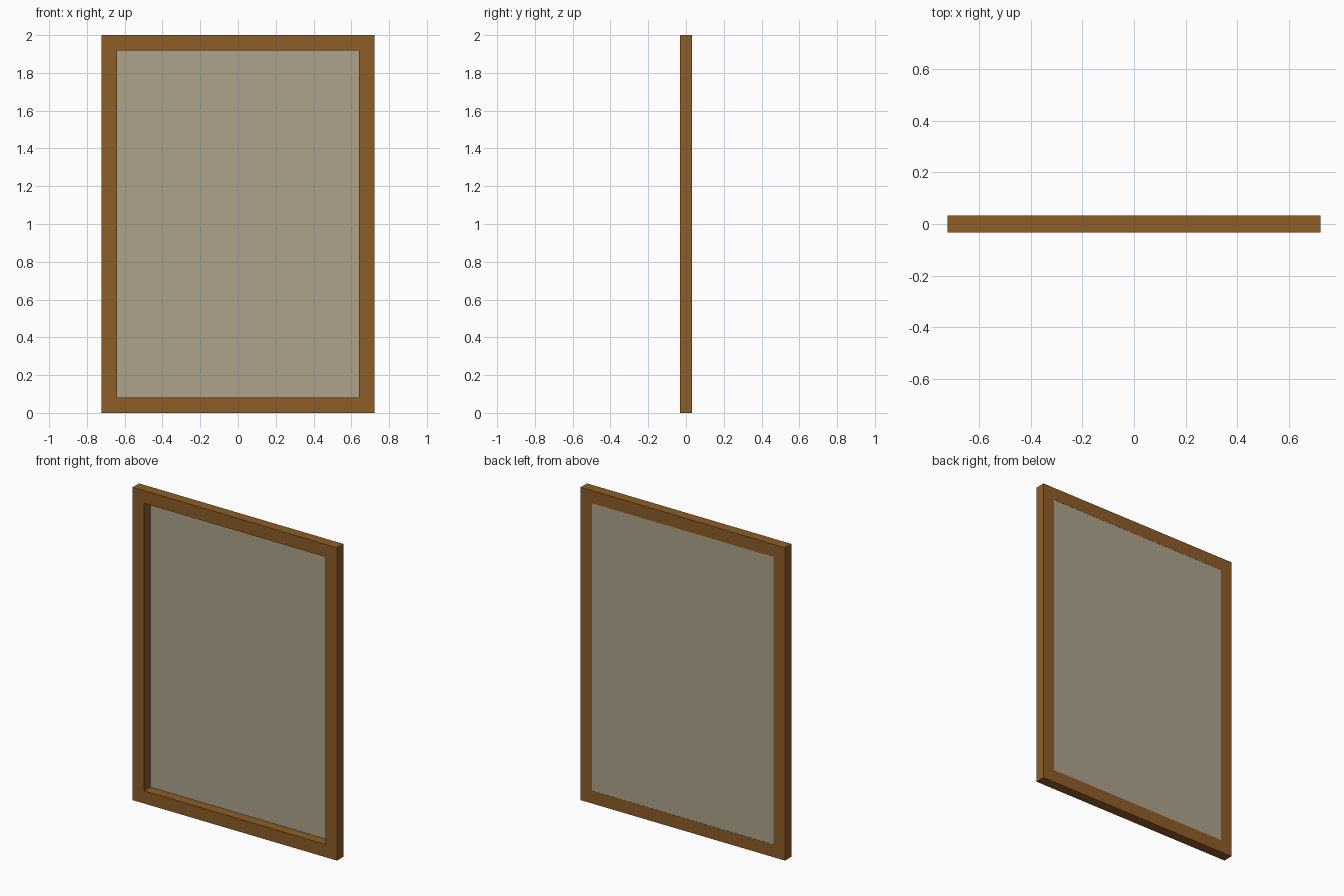
import bpy, bmesh

if "Cube" in bpy.data.objects:
    bpy.data.objects.remove(bpy.data.objects["Cube"])

W, H, D, B = 0.7225, 2.0, 0.032, 0.081   # half width, height, half depth, border


def material(name, rgb):
    m = bpy.data.materials.new(name)
    m.diffuse_color = (*rgb, 1)
    m.use_nodes = True
    m.node_tree.nodes["Principled BSDF"].inputs["Base Color"].default_value = m.diffuse_color
    return m


def add_object(name, bm, mat):
    me = bpy.data.meshes.new(name)
    bm.to_mesh(me)
    bm.free()
    me.materials.append(mat)
    ob = bpy.data.objects.new(name, me)
    bpy.context.collection.objects.link(ob)
    return ob


def rectangle(bm, inset, y):
    x, z0, z1 = W - inset, inset, H - inset
    return [bm.verts.new((px, y, pz)) for px, pz in ((-x, z0), (x, z0), (x, z1), (-x, z1))]


# Wooden frame: a rectangular section swept around the four corners
bm = bmesh.new()
rings = [rectangle(bm, 0, -D), rectangle(bm, B, -D), rectangle(bm, B, D), rectangle(bm, 0, D)]
for a, b in zip(rings, rings[1:] + rings[:1]):
    for i in range(4):
        j = (i + 1) % 4
        bm.faces.new((a[i], a[j], b[j], b[i]))
bmesh.ops.recalc_face_normals(bm, faces=bm.faces)
add_object("frame", bm, material("wood", (0.27, 0.11, 0.02)))

# Flat panel set just inside the back of the frame
bm = bmesh.new()
bm.faces.new(rectangle(bm, B, D - 0.001))
add_object("panel", bm, material("canvas", (0.42, 0.37, 0.26)))
